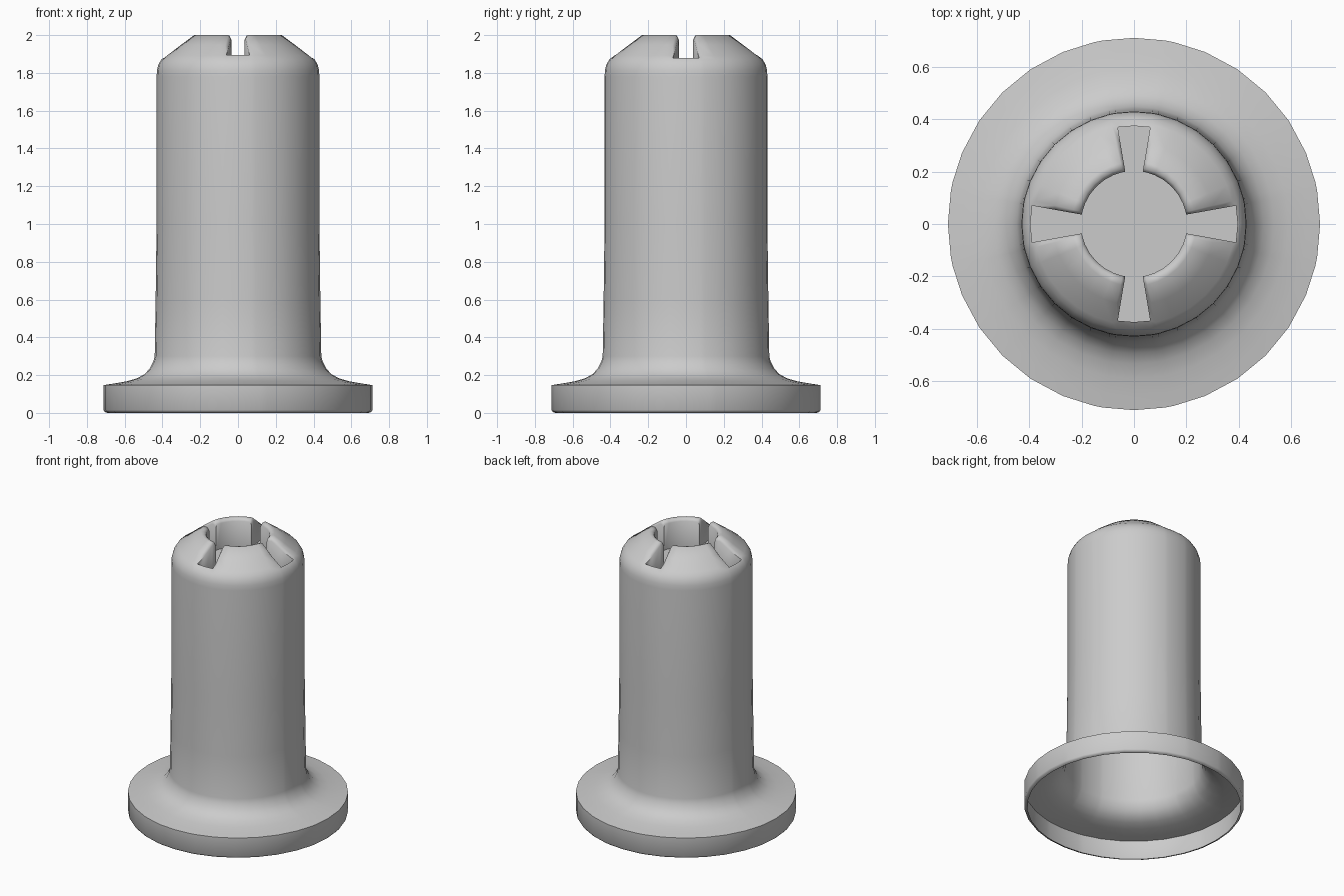
import bpy, bmesh, math

if "Cube" in bpy.data.objects:
    bpy.data.objects.remove(bpy.data.objects["Cube"])

FLOOR = 1.8      # depth of the recess in the head
LIP_RING = 4     # profile ring where the slots end

# Profile from the recess rim, over the head, down to the flange foot
profile = [(.203, 1.982), (.215, 1.997), (.238, 2.0), (.31, 1.948), (.385, 1.892),
           (.405, 1.872), (.421, 1.845), (.429, 1.815), (.431, 1.78), (.431, 1.0),
           (.436, .6), (.441, .3), (.449, .27), (.467, .235), (.495, .205),
           (.535, .183), (.59, .167), (.66, .155), (.712, .147), (.712, .015),
           (.705, .004), (.69, 0)]

# Columns around the axis: (angle, role), with four slots cut on the axes
columns = []
for q in range(4):
    half = 10.2 if q % 2 == 0 else 9.5
    steps = [(-half - 3, "side"), (-half, "edge"), (0, "slot"), (half, "edge"), (half + 3, "side")]
    steps += [(a, "side") for a in (22.5, 33.75, 45, 56.25, 67.5)]
    columns += [(math.radians(q * 90 + a), role, q) for a, role in steps]

bm = bmesh.new()
grid = []
for angle, role, q in columns:
    col = []
    for j, (r, z) in enumerate(profile):
        if role != "side" and j == LIP_RING:
            r, z = (.396, 1.878) if q % 2 == 0 else (.375, 1.895)
        if role == "edge" and j < LIP_RING:
            z -= .02
        col.append(bm.verts.new((r * math.cos(angle), r * math.sin(angle), z)))
    grid.append(col)

# Outer skin, leaving the slots open
n = len(columns)
for i in range(n):
    k = (i + 1) % n
    in_slot = "slot" in (columns[i][1], columns[k][1])
    for j in range(len(profile) - 1):
        if in_slot and j < LIP_RING:
            continue
        bm.faces.new((grid[i][j], grid[i][j + 1], grid[k][j + 1], grid[k][j]))
bmesh.ops.delete(bm, geom=[v for v in bm.verts if not v.link_faces], context='VERTS')

# Recess walls and flat recess floor
rim = [e for e in bm.edges if e.is_boundary and e.verts[0].co.z > 1]
new = bmesh.ops.extrude_edge_only(bm, edges=rim)["geom"]
for v in new:
    if isinstance(v, bmesh.types.BMVert):
        v.co.z = FLOOR
loop = [e for e in new if isinstance(e, bmesh.types.BMEdge)
        and e.is_boundary and all(abs(v.co.z - FLOOR) < 1e-5 for v in e.verts)]
bmesh.ops.contextual_create(bm, geom=loop)

# Keep all normals facing outward
bmesh.ops.recalc_face_normals(bm, faces=bm.faces[:])
bm.normal_update()
foot = max(bm.faces, key=lambda f: f.calc_center_median().xy.length)
if foot.normal.xy.dot(foot.calc_center_median().xy) < 0:
    bmesh.ops.reverse_faces(bm, faces=bm.faces[:])

mesh = bpy.data.meshes.new("slotted_sleeve")
bm.to_mesh(mesh)
bm.free()
sleeve = bpy.data.objects.new("slotted_sleeve", mesh)
bpy.context.collection.objects.link(sleeve)
bpy.context.view_layer.objects.active = sleeve
sleeve.select_set(True)
bpy.ops.object.shade_smooth_by_angle(angle=math.radians(58))
